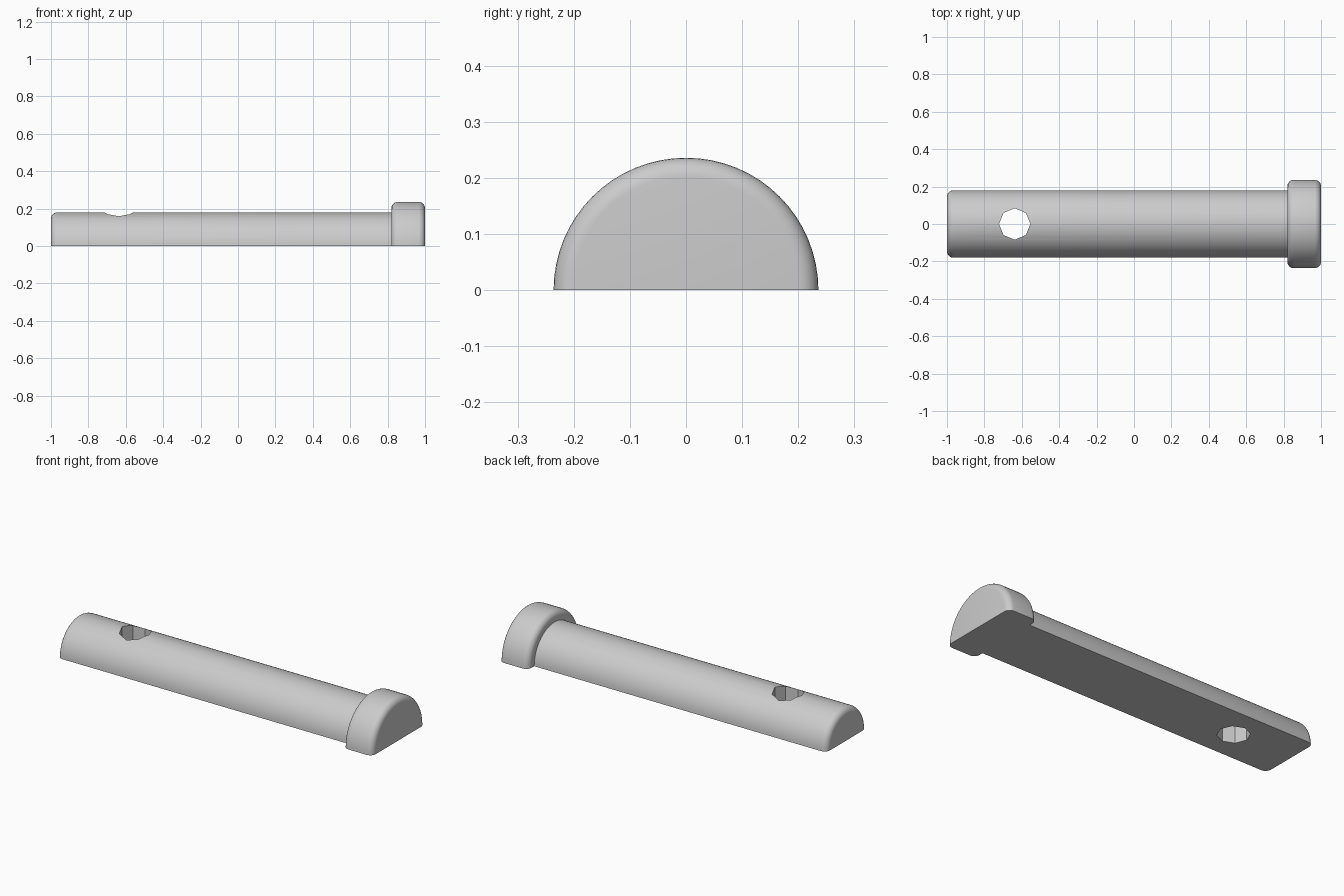
import bpy, bmesh, math
from mathutils import Vector

cube = bpy.data.objects.get("Cube")
if cube:
    bpy.data.objects.remove(cube)

SHAFT_R, HEAD_R, HEAD_X, ROUND = 0.18, 0.236, 0.82, 0.034

grey = bpy.data.materials.new("light grey")
grey.use_nodes = True
grey.diffuse_color = (0.6, 0.6, 0.6, 1)
grey.node_tree.nodes["Principled BSDF"].inputs["Base Color"].default_value = (0.6, 0.6, 0.6, 1)


def rounded_corner(x, r, start, steps=6):
    """Quarter arc about (x, r), sweeping clockwise from the start angle."""
    angles = [start - math.pi / 2 * i / steps for i in range(steps + 1)]
    return [(x + ROUND * math.cos(a), r + ROUND * math.sin(a)) for a in angles]


# Outline from the shaft tip along to the outer face of the head
profile = [(-1, 0)]
profile += rounded_corner(-1 + ROUND, SHAFT_R - ROUND, math.pi)
profile += [(HEAD_X, SHAFT_R)]
profile += rounded_corner(HEAD_X + ROUND, HEAD_R - ROUND, math.pi)
profile += rounded_corner(1 - ROUND, HEAD_R - ROUND, math.pi / 2)
profile += [(1, 0)]

# Half turn about the long axis, then close the flat underside
bm = bmesh.new()
verts = [bm.verts.new((x, r, 0)) for x, r in profile]
edges = [bm.edges.new(pair) for pair in zip(verts, verts[1:])]
bmesh.ops.spin(bm, geom=verts + edges, cent=Vector(), axis=(1, 0, 0),
               angle=math.pi, steps=32)
bmesh.ops.remove_doubles(bm, verts=bm.verts, dist=1e-5)
bmesh.ops.contextual_create(bm, geom=[e for e in bm.edges if e.is_boundary])
bmesh.ops.recalc_face_normals(bm, faces=bm.faces)
mesh = bpy.data.meshes.new("half_pin")
bm.to_mesh(mesh)
bm.free()
mesh.materials.append(grey)
pin = bpy.data.objects.new("half_pin", mesh)
bpy.context.collection.objects.link(pin)

# Eight-sided cross hole through the shaft
bpy.ops.mesh.primitive_cylinder_add(vertices=8, radius=0.084, depth=1, location=(-0.638, 0, 0))
cutter = bpy.context.object
cutter.name = "hole_cutter"
cutter.hide_render = True
cutter.data.materials.append(grey)

bpy.ops.object.select_all(action="DESELECT")
pin.select_set(True)
bpy.context.view_layer.objects.active = pin
hole = pin.modifiers.new("cross_hole", "BOOLEAN")
hole.operation = "DIFFERENCE"
hole.solver = "EXACT"
hole.object = cutter
bpy.ops.object.modifier_apply(modifier=hole.name)
bpy.data.objects.remove(cutter)
bpy.ops.object.shade_smooth_by_angle(angle=math.radians(30))
